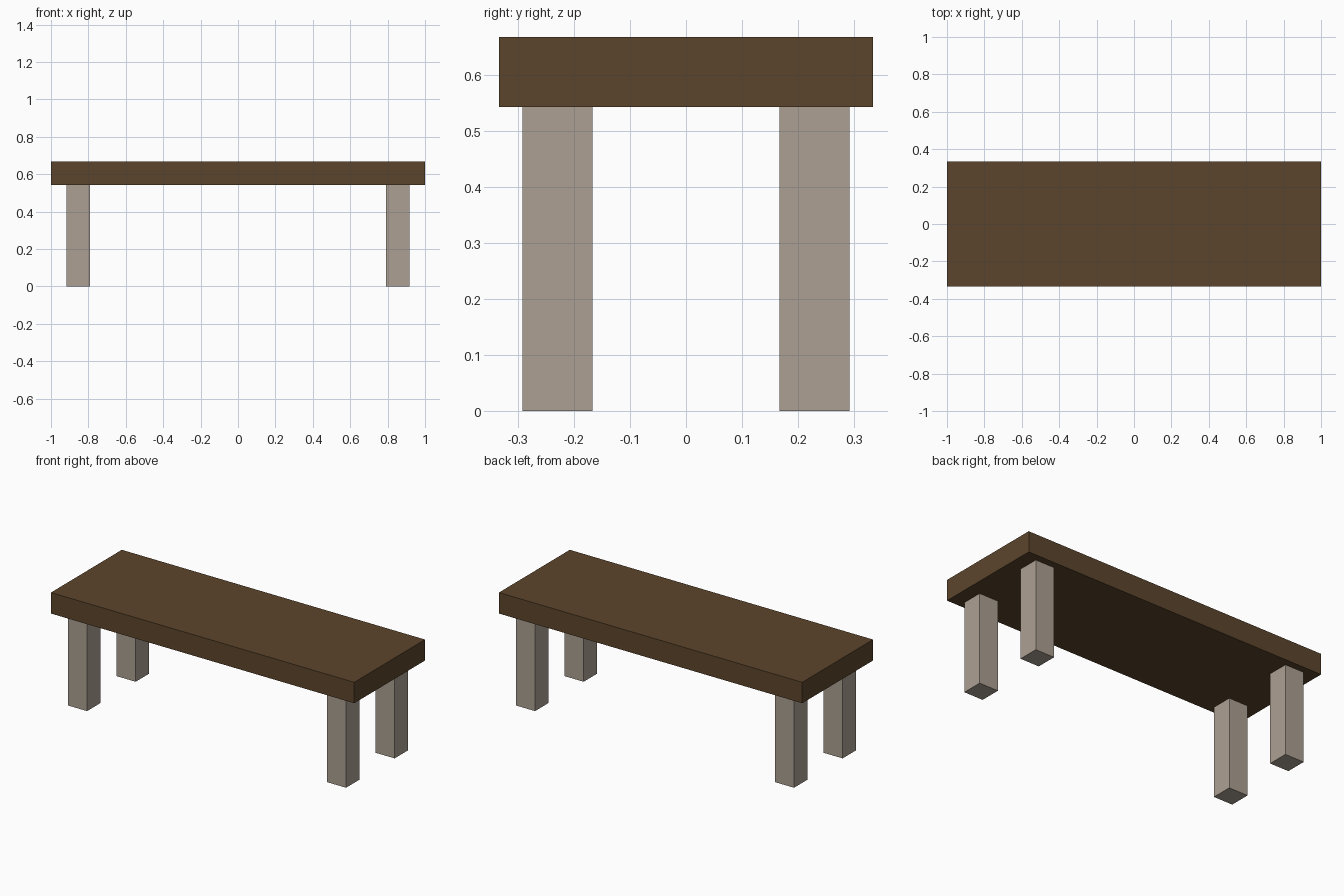
import bpy
import bmesh
from mathutils import Matrix, Vector

cube = bpy.data.objects.get("Cube")
if cube:
    bpy.data.objects.remove(cube, do_unlink=True)


def make_material(name, rgb):
    mat = bpy.data.materials.new(name)
    mat.use_nodes = True
    color = (*rgb, 1.0)
    mat.diffuse_color = color
    bsdf = next(n for n in mat.node_tree.nodes if n.type == 'BSDF_PRINCIPLED')
    bsdf.inputs["Base Color"].default_value = color
    return mat


def make_box(name, center, size, mat):
    bm = bmesh.new()
    bmesh.ops.create_cube(bm, size=1.0, matrix=Matrix.Diagonal((*size, 1.0)))
    mesh = bpy.data.meshes.new(name)
    bm.to_mesh(mesh)
    bm.free()
    mesh.materials.append(mat)
    obj = bpy.data.objects.new(name, mesh)
    obj.location = Vector(center)
    bpy.context.collection.objects.link(obj)
    return obj


dark_wood = make_material("dark brown wood", (0.107, 0.0595, 0.0252))
pale_wood = make_material("pale grey wood", (0.413, 0.352, 0.292))

LENGTH, DEPTH, HEIGHT = 2.0, 0.667, 0.667
THICK = 0.125                  # slab thickness and leg width
LEG_HEIGHT = HEIGHT - THICK
LEG_X, LEG_Y = 0.854, 0.229    # leg centres

# Slab top
make_box("bench_top", (0, 0, HEIGHT - THICK / 2), (LENGTH, DEPTH, THICK), dark_wood)

# Four square legs
for end, y in (("front", -LEG_Y), ("back", LEG_Y)):
    for side, x in (("left", LEG_X), ("right", -LEG_X)):
        make_box(f"{end}_{side}_leg", (x, y, LEG_HEIGHT / 2),
                 (THICK, THICK, LEG_HEIGHT), pale_wood)
